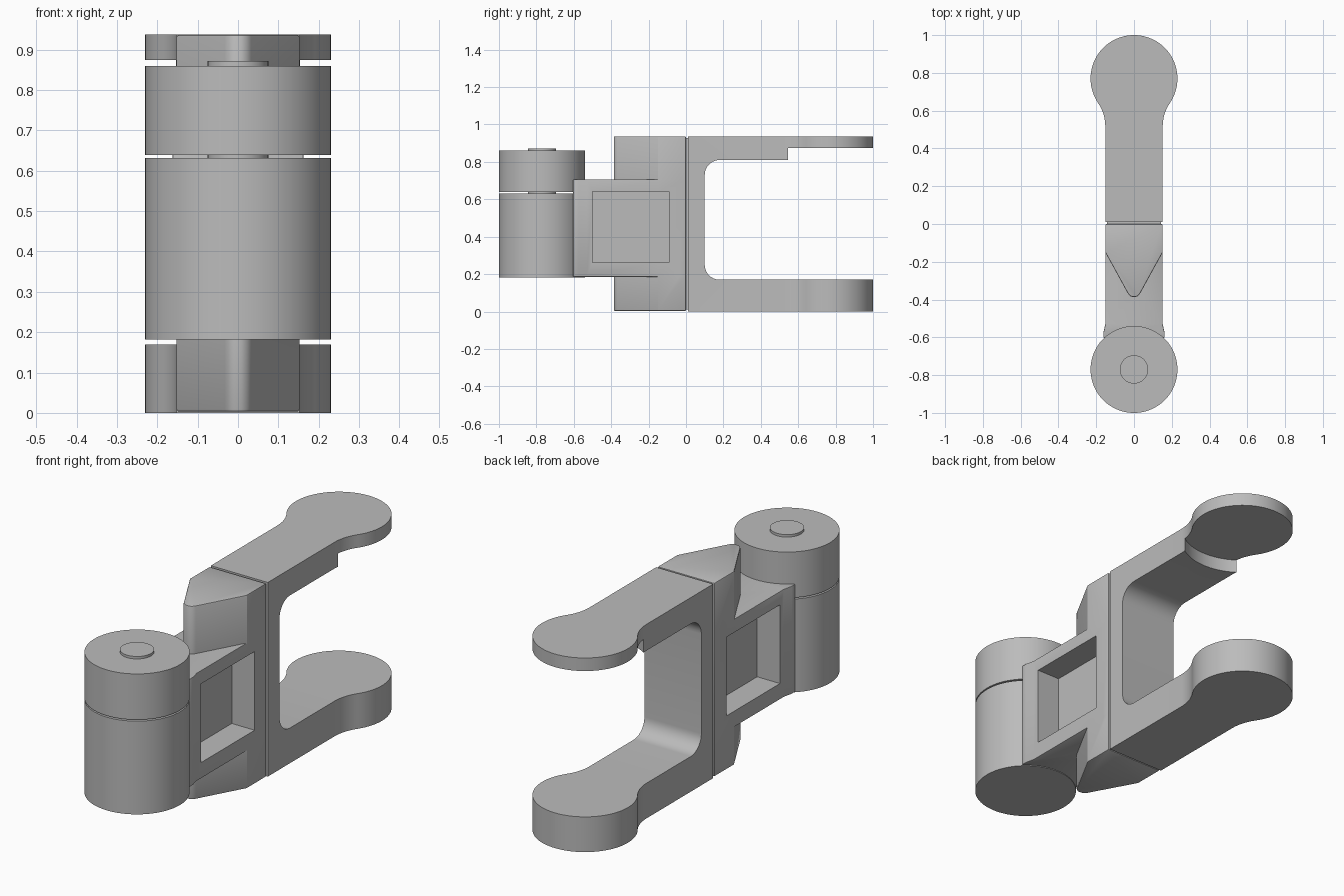
import bpy, bmesh, math
from mathutils import Vector

if "Cube" in bpy.data.objects:
    bpy.data.objects.remove(bpy.data.objects["Cube"], do_unlink=True)

grey = bpy.data.materials.new("plain grey")
grey.use_nodes = True
grey.diffuse_color = (0.5, 0.5, 0.5, 1)
grey.node_tree.nodes["Principled BSDF"].inputs["Base Color"].default_value = (0.5, 0.5, 0.5, 1)


def prism(name, points, low, high, axis="z"):
    """Extrude an outline: (x, y) along z, or (y, z) along x."""
    bm = bmesh.new()
    place = (lambda p: Vector((p[0], p[1], low))) if axis == "z" else (lambda p: Vector((low, p[0], p[1])))
    face = bm.faces.new([bm.verts.new(place(p)) for p in points])
    step = Vector((0, 0, high - low)) if axis == "z" else Vector((high - low, 0, 0))
    new = bmesh.ops.extrude_face_region(bm, geom=[face])["geom"]
    bmesh.ops.translate(bm, vec=step, verts=[v for v in new if isinstance(v, bmesh.types.BMVert)])
    bmesh.ops.recalc_face_normals(bm, faces=bm.faces)
    mesh = bpy.data.meshes.new(name)
    bm.to_mesh(mesh)
    bm.free()
    mesh.materials.append(grey)
    obj = bpy.data.objects.new(name, mesh)
    bpy.context.collection.objects.link(obj)
    return obj


def arc(cx, cy, r, start, end, n=12):
    angles = [math.radians(start + (end - start) * i / n) for i in range(n + 1)]
    return [(cx + r * math.cos(a), cy + r * math.sin(a)) for a in angles]


def disc(name, y, r, low, high):
    return prism(name, arc(0, y, r, 0, 360, 96)[:-1], low, high)


def rect(a0, a1, b0, b1):
    return [(a0, b0), (a1, b0), (a1, b1), (a0, b1)]


def bake(obj):
    """Apply the modifiers of an object."""
    deps = bpy.context.evaluated_depsgraph_get()
    obj.data = bpy.data.meshes.new_from_object(obj.evaluated_get(deps))
    obj.modifiers.clear()


def combine(obj, other, operation):
    mod = obj.modifiers.new("combine", "BOOLEAN")
    mod.operation, mod.object, mod.solver = operation, other, "EXACT"
    bake(obj)
    bpy.data.objects.remove(other, do_unlink=True)


def soften(obj, width):
    mod = obj.modifiers.new("soften", "BEVEL")
    mod.width, mod.segments, mod.limit_method = width, 2, "ANGLE"
    mod.angle_limit = math.radians(35)
    bake(obj)


def mirrored(half):
    return half + [(-x, y) for x, y in reversed(half)]


# Hinge barrel
AXIS = 0.77
disc("lower_barrel", -AXIS, 0.23, 0.182, 0.632)
disc("upper_barrel", -AXIS, 0.23, 0.639, 0.86)
disc("hinge_pin", -AXIS, 0.075, 0.19, 0.872)

# Pointed block carrying the web
tip = arc(0, -0.35, 0.037, -28, -90, 5)[:-1]
nose = prism("pointed_block", mirrored([(0.152, 0), (0.152, -0.15)] + tip), 0.003, 0.937)
soften(nose, 0.006)
web = prism("web", mirrored([(0.152, -0.002), (0.152, -0.53), (0.162, -0.575), (0.162, -0.603)]), 0.185, 0.706)
soften(web, 0.004)
combine(nose, web, "UNION")

# Recessed window in each side of the web
for side in (-1, 1):
    cutter = prism("window_cutter", rect(-0.5, -0.09, 0.262, 0.642),
                   min(side * 0.03, side * 0.2), max(side * 0.03, side * 0.2), "x")
    combine(nose, cutter, "DIFFERENCE")

# Recessed strip joining the block and the bracket
prism("joint_strip", rect(-0.143, 0.143, -0.01, 0.02), 0.01, 0.927)

# Bracket: side profile trimmed to the rounded plan outline
profile = ([(0.01, 0), (1.02, 0), (1.02, 0.17)]
           + arc(0.18, 0.25, 0.08, 270, 180, 10)
           + arc(0.18, 0.73, 0.08, 180, 90, 10)
           + [(0.57, 0.81), (0.57, 0.874), (1.02, 0.874), (1.02, 0.937), (0.01, 0.937)])
bracket = prism("bracket", profile, -0.3, 0.3, "x")
# Fillet circle tangent to the arm side and to the round end
R, F, W = 0.23, 0.22, 0.152
fy = AXIS - math.sqrt((R + F) ** 2 - (W + F) ** 2)
lean = math.degrees(math.atan2(AXIS - fy, -(W + F)))
half = [(W, 0)] + arc(W + F, fy, F, 180, lean, 10) + arc(0, AXIS, R, lean - 180, 90, 36)[1:-1]
half.append((0.0005, AXIS + R))
combine(bracket, prism("outline", mirrored(half), -0.1, 1.1), "INTERSECT")
# Curved clearance at the end of the rib under the top arm
combine(bracket, disc("clearance_cutter", AXIS, 0.273, 0.6, 0.874), "DIFFERENCE")

# Smooth the curved walls, keep the edges sharp
bpy.ops.object.select_all(action="DESELECT")
for name in ("lower_barrel", "upper_barrel", "hinge_pin", "pointed_block", "bracket"):
    bpy.data.objects[name].select_set(True)
bpy.context.view_layer.objects.active = bracket
bpy.ops.object.shade_smooth_by_angle(angle=math.radians(25))
